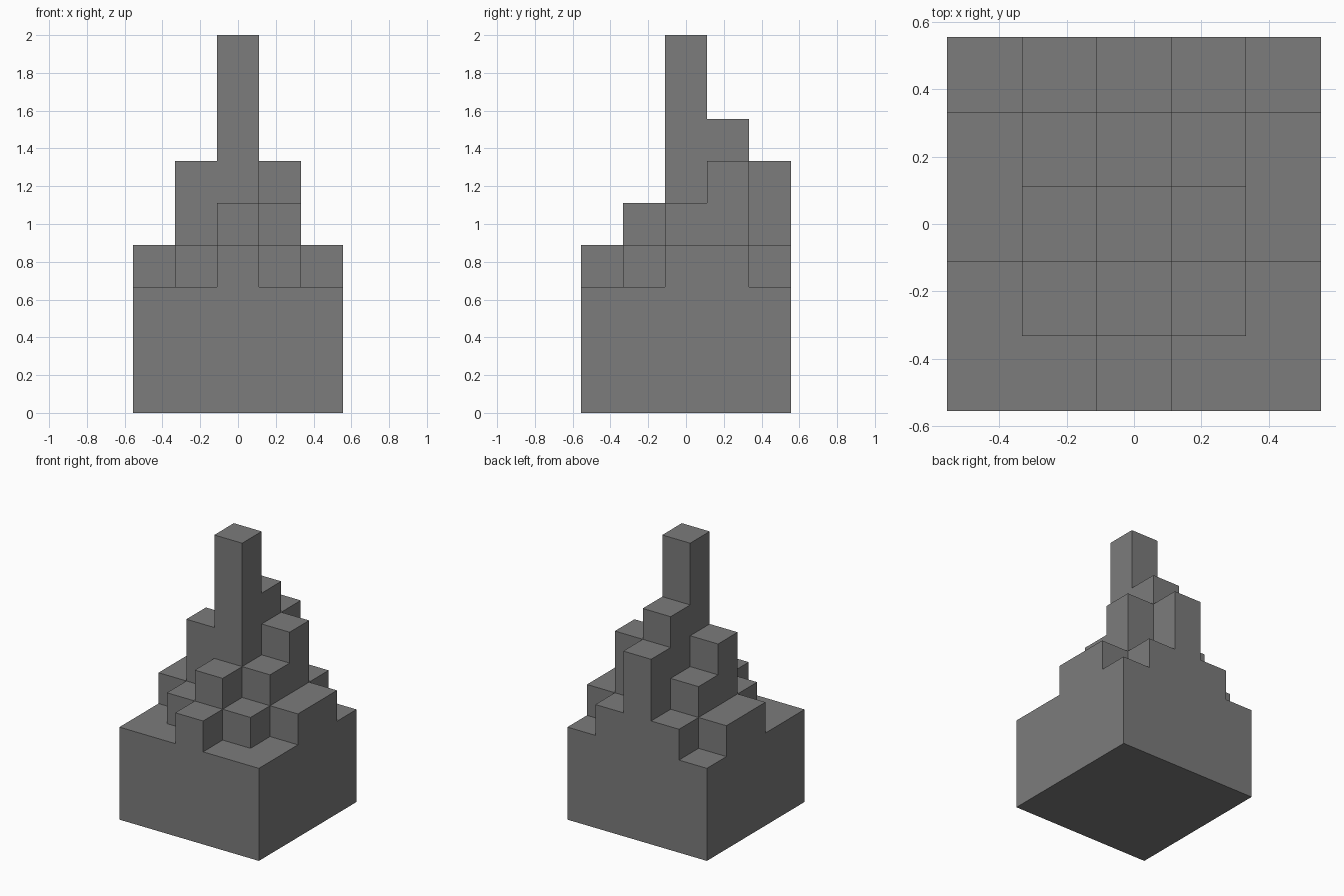
import bpy
import bmesh
import math
from mathutils import Vector

cube = bpy.data.objects.get("Cube")
if cube:
    bpy.data.objects.remove(cube, do_unlink=True)

CELL = 2 / 9
# Column heights in cells: one string per row from front to back, x rising
ROWS = ["33433", "34543", "46954", "45764", "34643"]
SIZE = len(ROWS)

stone = bpy.data.materials.new("dark_grey")
stone.use_nodes = True
grey = (0.2, 0.2, 0.2, 1)
stone.diffuse_color = grey
stone.node_tree.nodes["Principled BSDF"].inputs["Base Color"].default_value = grey


def solid(x, y, z):
    inside = 0 <= x < SIZE and 0 <= y < SIZE
    return inside and 0 <= z < int(ROWS[y][x])


def add_side(bm, cell, axis, sign):
    """Add one outward-facing square on the given side of a cell."""
    corners = []
    for u, v in ((0, 0), (1, 0), (1, 1), (0, 1)):
        p = list(cell)
        p[axis] += sign > 0
        p[(axis + 1) % 3] += u
        p[(axis + 2) % 3] += v
        p = Vector(p) - Vector((SIZE / 2, SIZE / 2, 0))
        corners.append(bm.verts.new(p * CELL))
    bm.faces.new(corners if sign > 0 else corners[::-1])


def build_part(name, low, high):
    """Skin the outside of all blocks between two levels."""
    bm = bmesh.new()
    for x in range(SIZE):
        for y in range(SIZE):
            for z in range(low, min(high, int(ROWS[y][x]))):
                for axis in range(3):
                    for sign in (-1, 1):
                        near = [x, y, z]
                        near[axis] += sign
                        if not solid(*near):
                            add_side(bm, (x, y, z), axis, sign)
    # Weld the squares and merge the flat areas into whole faces
    bmesh.ops.remove_doubles(bm, verts=bm.verts[:], dist=CELL / 100)
    bmesh.ops.dissolve_limit(bm, angle_limit=math.radians(1),
                             verts=bm.verts[:], edges=bm.edges[:])
    mesh = bpy.data.meshes.new(name)
    bm.to_mesh(mesh)
    bm.free()
    mesh.materials.append(stone)
    bpy.context.collection.objects.link(bpy.data.objects.new(name, mesh))


# Square base, stepped middle and single tall column
build_part("plinth", 0, 3)
build_part("stepped_tiers", 3, 7)
build_part("spire", 7, 9)
